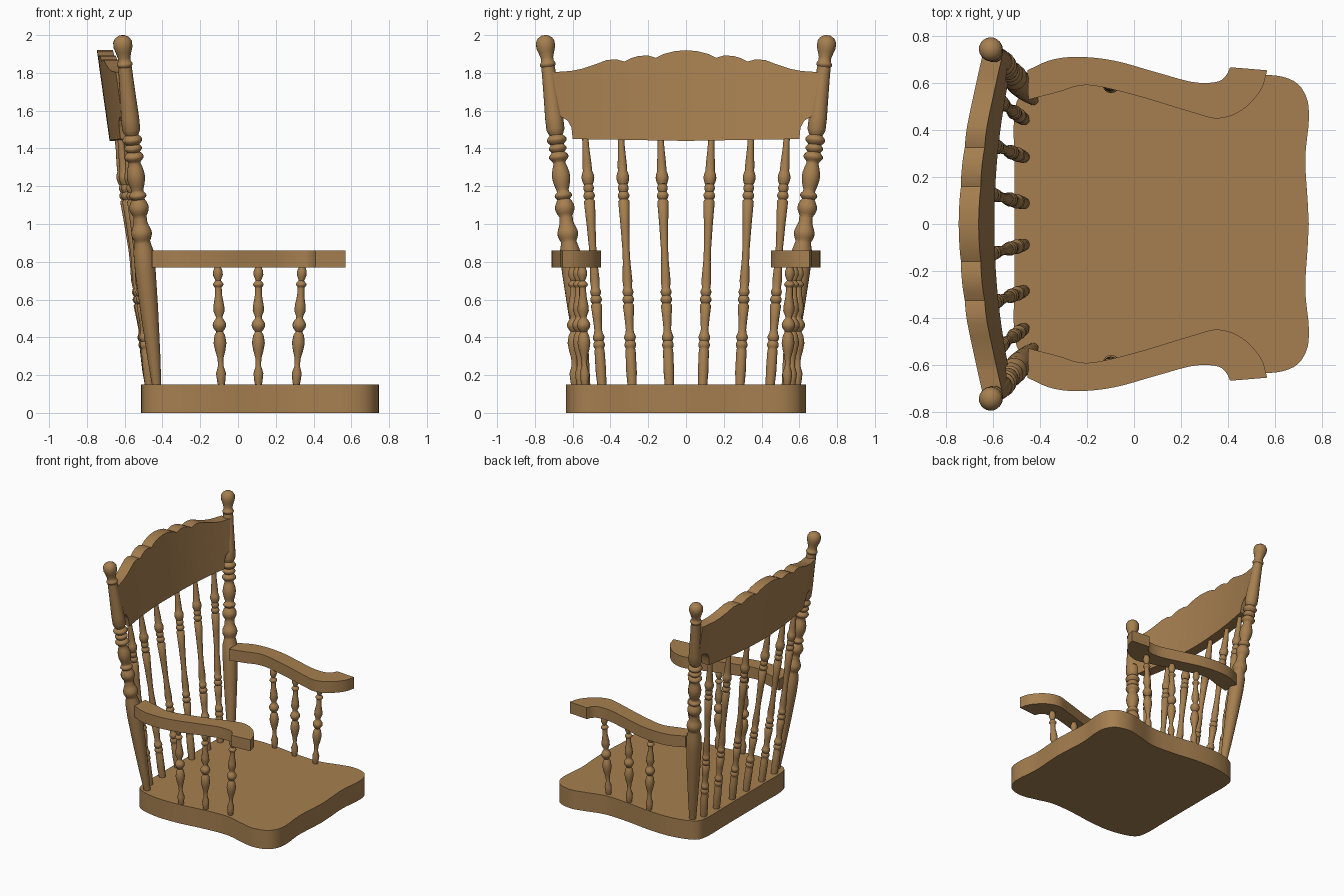
import bpy
import bmesh
from math import cos, sin, pi
from mathutils import Vector

cube = bpy.data.objects.get("Cube")
if cube:
    bpy.data.objects.remove(cube, do_unlink=True)

wood = bpy.data.materials.new("warm_brown_wood")
wood.use_nodes = True
COLOUR = (0.38, 0.212, 0.08, 1)
wood.diffuse_color = COLOUR
wood.node_tree.nodes["Principled BSDF"].inputs["Base Color"].default_value = COLOUR


def finish(name, bm, mirror=False, angle=35):
    """Turn a bmesh into a shaded object, optionally mirrored to the other side."""
    bmesh.ops.recalc_face_normals(bm, faces=bm.faces)
    mesh = bpy.data.meshes.new(name)
    bm.to_mesh(mesh)
    bm.free()
    mesh.materials.append(wood)
    obj = bpy.data.objects.new(name, mesh)
    bpy.context.collection.objects.link(obj)
    bpy.ops.object.select_all(action="DESELECT")
    obj.select_set(True)
    bpy.context.view_layer.objects.active = obj
    bpy.ops.object.shade_smooth_by_angle(angle=angle * pi / 180)
    if mirror:
        mod = obj.modifiers.new("other_side", "MIRROR")
        mod.use_axis = (False, True, False)
        mod.use_mirror_merge = False
    return obj


def spline(points, steps=5):
    """Smooth open curve through the points."""
    pts = [Vector(p) for p in points]
    pts = [pts[0] * 2 - pts[1]] + pts + [pts[-1] * 2 - pts[-2]]
    out = []
    for a, b, c, d in zip(pts, pts[1:], pts[2:], pts[3:]):
        for i in range(steps):
            t = i / steps
            out.append(0.5 * (2 * b + (c - a) * t + (2 * a - 5 * b + 4 * c - d) * t * t
                              + (3 * b - a - 3 * c + d) * t ** 3))
    return out + [pts[-2]]


def slab(name, outline, low, high, mirror=False):
    """Flat board extruded from an outline."""
    bm = bmesh.new()
    face = bm.faces.new([bm.verts.new((p[0], p[1], low)) for p in outline])
    grown = bmesh.ops.extrude_face_region(bm, geom=[face])
    top = [v for v in grown["geom"] if isinstance(v, bmesh.types.BMVert)]
    bmesh.ops.translate(bm, verts=top, vec=(0, 0, high - low))
    return finish(name, bm, mirror)


def turning(name, foot, head, profile, sides=16):
    """Turned wooden part: (height, radius) profile along a leaning axis."""
    foot, head = Vector(foot), Vector(head)
    axis = head - foot
    turn = axis.to_track_quat("Z", "Y")
    bm = bmesh.new()
    rings = []
    for z, r in profile:
        centre = foot + axis * ((z - foot.z) / axis.z)
        rings.append([bm.verts.new(centre + turn @ Vector((r * cos(2 * pi * i / sides),
                                                           r * sin(2 * pi * i / sides), 0)))
                      for i in range(sides)])
    for a, b in zip(rings, rings[1:]):
        for i in range(sides):
            j = (i + 1) % sides
            bm.faces.new((a[i], a[j], b[j], b[i]))
    bm.faces.new(rings[0])
    bm.faces.new(rings[-1])
    return finish(name, bm, True, 50)


def bead(low, high, neck, belly):
    """Rounded bulge between two necks."""
    return [(low + (high - low) * t, neck + (belly - neck) * sin(pi * t))
            for t in (0, 0.15, 0.35, 0.5, 0.65, 0.85, 1)]


def lerp(table, x):
    for (a, u), (b, v) in zip(table, table[1:]):
        if x <= b:
            return u + (v - u) * (x - a) / (b - a)
    return table[-1][1]


# Seat with wavy sides
half = spline([(-0.51, 0), (-0.51, 0.25), (-0.51, 0.46), (-0.47, 0.56), (-0.3, 0.61), (-0.1, 0.61),
               (0.1, 0.585), (0.3, 0.575), (0.45, 0.61), (0.57, 0.635), (0.68, 0.61),
               (0.735, 0.54), (0.745, 0.44), (0.73, 0.28), (0.74, 0.1), (0.745, 0)], 4)
slab("seat", half + [Vector((p.x, -p.y)) for p in half[-2:0:-1]], 0, 0.15)

# Armrests with a flared hand end
outer = spline([(-0.455, 0.655), (-0.35, 0.7), (-0.23, 0.712), (-0.08, 0.695), (0.1, 0.645),
                (0.25, 0.605), (0.35, 0.605), (0.39, 0.63), (0.41, 0.668)])
inner = spline([(0.568, 0.655), (0.54, 0.57), (0.46, 0.485), (0.36, 0.45), (0.25, 0.475),
                (0, 0.55), (-0.2, 0.592), (-0.33, 0.56), (-0.45, 0.53)])
slab("armrest", outer + inner, 0.77, 0.86, True)

# Back posts
post = ([(0.14, 0.024), (0.3, 0.035), (0.55, 0.048), (0.75, 0.055), (0.86, 0.053), (0.9, 0.042)]
        + bead(0.91, 0.99, 0.042, 0.055) + [(1.01, 0.036), (1.03, 0.036)]
        + bead(1.04, 1.13, 0.034, 0.052) + bead(1.13, 1.17, 0.032, 0.046)
        + bead(1.18, 1.32, 0.032, 0.048) + bead(1.33, 1.38, 0.034, 0.052)
        + bead(1.38, 1.42, 0.034, 0.047) + bead(1.42, 1.47, 0.034, 0.053)
        + [(1.48, 0.04), (1.5, 0.048), (1.56, 0.048), (1.7, 0.041), (1.83, 0.036)]
        + bead(1.83, 1.86, 0.034, 0.042)
        + [(1.88, 0.033), (1.91, 0.042), (1.935, 0.05), (1.965, 0.05), (1.985, 0.038), (1.998, 0.016)])
turning("back_post", (-0.43, 0.53, 0.14), (-0.615, 0.75, 2), post, 20)

# Back spindles
back = ([(0.14, 0.024), (0.22, 0.028), (0.33, 0.027)] + bead(0.34, 0.38, 0.024, 0.031)
        + bead(0.38, 0.42, 0.024, 0.031) + [(0.44, 0.02), (0.5, 0.024), (0.57, 0.03)]
        + bead(0.58, 0.62, 0.022, 0.031) + bead(0.62, 0.66, 0.022, 0.029)
        + [(0.7, 0.026), (0.8, 0.02), (0.86, 0.019), (1, 0.024), (1.12, 0.03)]
        + bead(1.13, 1.17, 0.022, 0.031) + bead(1.17, 1.21, 0.022, 0.028)
        + bead(1.21, 1.28, 0.025, 0.034) + [(1.32, 0.024), (1.4, 0.018), (1.48, 0.016)])
for name, low_y, high_y, high_x in (("inner", 0.088, 0.135, -0.64), ("middle", 0.285, 0.345, -0.625),
                                    ("outer", 0.445, 0.535, -0.59)):
    turning(name + "_back_spindle", (-0.468, low_y, 0.14), (high_x, high_y, 1.48), back)

# Spindles under the armrests
arm = ([(0.14, 0.016), (0.17, 0.022), (0.21, 0.026), (0.25, 0.014), (0.29, 0.016), (0.33, 0.027),
        (0.37, 0.034), (0.41, 0.028), (0.43, 0.017)] + bead(0.43, 0.5, 0.018, 0.036)
       + [(0.51, 0.018), (0.54, 0.03), (0.57, 0.028), (0.62, 0.019), (0.66, 0.018)]
       + bead(0.665, 0.695, 0.018, 0.028)
       + [(0.7, 0.014), (0.73, 0.026), (0.75, 0.025), (0.78, 0.014)])
for name, low, high in (("rear", (-0.088, 0.59), (-0.108, 0.598)), ("middle", (0.108, 0.56), (0.108, 0.572)),
                        ("front", (0.308, 0.535), (0.34, 0.55))):
    turning(name + "_arm_spindle", (*low, 0.14), (*high, 0.78), arm)

# Bowed crest rail with a scalloped top and notched lower corners
top_edge = [(0, 1.92), (0.06, 1.915), (0.12, 1.9), (0.16, 1.88), (0.2, 1.892), (0.25, 1.89), (0.29, 1.878),
            (0.325, 1.86), (0.37, 1.872), (0.42, 1.868), (0.48, 1.845), (0.55, 1.822), (0.61, 1.81), (0.715, 1.803)]
low_edge = [(0, 1.44), (0.6, 1.45), (0.606, 1.51), (0.625, 1.545), (0.65, 1.562), (0.715, 1.57)]
columns = sorted({y for y, _ in top_edge + low_edge})
columns = [-y for y in columns[:0:-1]] + columns
bm = bmesh.new()
rings = []
for y in columns:
    low, high = lerp(low_edge, abs(y)), lerp(top_edge, abs(y))
    ring = []
    for z, depth in ((low, 0), (high, 0), (high, 0.085), (low, 0.085)):
        x = -0.595 - 0.14 * (z - 1.44) + 0.165 * y * y - depth
        ring.append(bm.verts.new((x, y, z)))
    rings.append(ring)
for a, b in zip(rings, rings[1:]):
    for i in range(4):
        j = (i + 1) % 4
        bm.faces.new((a[i], a[j], b[j], b[i]))
bm.faces.new(rings[0])
bm.faces.new(rings[-1])
finish("crest_rail", bm, angle=25)
